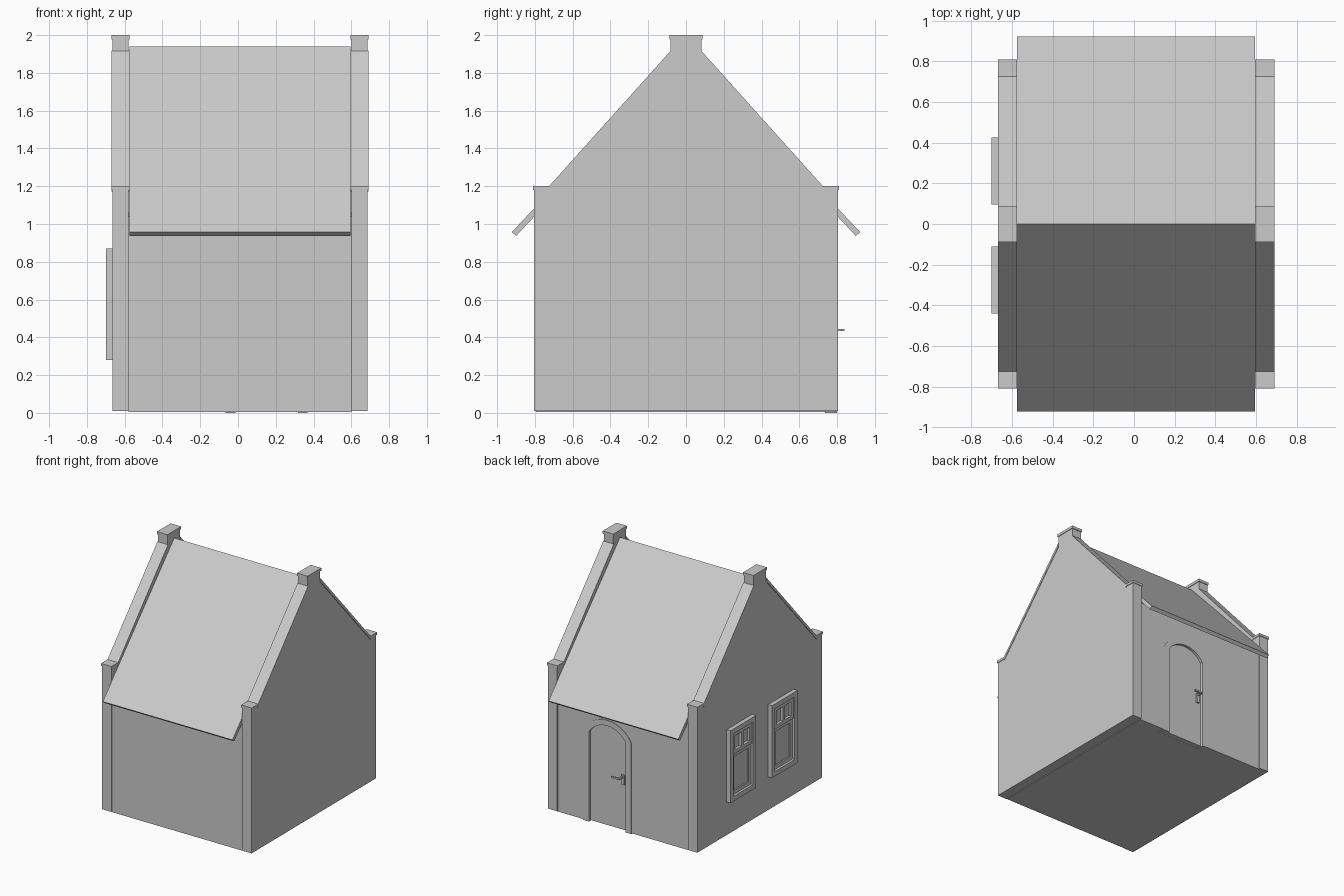
import bpy, bmesh, math

if "Cube" in bpy.data.objects:
    bpy.data.objects.remove(bpy.data.objects["Cube"])

AX = {'x': lambda u, v, d: (d, u, v), 'y': lambda u, v, d: (u, d, v)}

def finish(name, bm):
    bmesh.ops.recalc_face_normals(bm, faces=bm.faces)
    me = bpy.data.meshes.new(name)
    bm.to_mesh(me)
    bm.free()
    ob = bpy.data.objects.new(name, me)
    bpy.context.collection.objects.link(ob)
    return ob

def prism(name, outline, axis, a, b):
    """Extrude a 2D outline along an axis from a to b."""
    bm = bmesh.new()
    ends = [[bm.verts.new(AX[axis](u, v, d)) for u, v in outline] for d in (a, b)]
    n = len(outline)
    for ring in ends:
        bm.faces.new(ring)
    for i in range(n):
        j = (i + 1) % n
        bm.faces.new((ends[0][i], ends[0][j], ends[1][j], ends[1][i]))
    return finish(name, bm)

def boxes(name, *parts):
    """Join boxes given as (x0, x1, y0, y1, z0, z1)."""
    bm = bmesh.new()
    for x0, x1, y0, y1, z0, z1 in parts:
        vs = bmesh.ops.create_cube(bm, size=1)['verts']
        for v in vs:
            v.co = (x1 if v.co.x > 0 else x0, y1 if v.co.y > 0 else y0,
                    z1 if v.co.z > 0 else z0)
    return finish(name, bm)

def border(x0, x1, y0, y1, z0, z1, w):
    """Four bars around a rectangle in the yz plane."""
    return [(x0, x1, y0, y0 + w, z0, z1), (x0, x1, y1 - w, y1, z0, z1),
            (x0, x1, y0 + w, y1 - w, z0, z0 + w), (x0, x1, y0 + w, y1 - w, z1 - w, z1)]

def mirrored(half):
    return half + [(-u, v) for u, v in reversed(half)]

def arch(cx, half, z0, spring, rise, n=12):
    """Outline of an upright with a segmental arch on top."""
    r = (half * half + rise * rise) / (2 * rise)
    t = math.asin(half / r)
    arc = [(cx + r * math.sin(t - 2 * t * i / n),
            spring + rise - r + r * math.cos(t - 2 * t * i / n)) for i in range(n + 1)]
    return [(cx + half, z0)] + arc + [(cx - half, z0)]

# Walls
walls = prism('walls', [(0.795, 0.005), (0.795, 1.04), (0, 1.886),
                        (-0.795, 1.04), (-0.795, 0.005)], 'x', -0.58, 0.602)

# Arched doorway cut into the back wall
cx = 0.152
inner = arch(cx, 0.165, 0.0, 0.735, 0.09)
cutter = prism('doorway_cutter', arch(cx, 0.19, -0.1, 0.737, 0.11), 'y', 0.735, 0.9)
cutter.hide_render = True
mod = walls.modifiers.new('doorway', 'BOOLEAN')
mod.operation = 'DIFFERENCE'
mod.solver = 'EXACT'
mod.object = cutter
bpy.context.view_layer.objects.active = walls
bpy.ops.object.modifier_apply(modifier=mod.name)
bpy.data.objects.remove(cutter)

# Door frame, door leaf and handle
outer = arch(cx, 0.217, 0.0, 0.74, 0.13)
prism('door_frame', outer + inner[::-1], 'y', 0.736, 0.799)
prism('door', arch(cx, 0.17, 0.005, 0.735, 0.093), 'y', 0.736, 0.778)
boxes('door_handle', (0.008, 0.034, 0.776, 0.79, 0.375, 0.455),
      (0.015, 0.027, 0.785, 0.836, 0.433, 0.445),
      (0.015, 0.09, 0.824, 0.838, 0.433, 0.445))

# Roof slab
prism('roof', [(0.922, 0.957), (0, 1.94), (-0.922, 0.957),
               (-0.899, 0.937), (0, 1.895), (0.899, 0.937)], 'x', -0.575, 0.595)

# Gable ends with coping and caps
for side, x0, x1 in (('left', -0.67, -0.575), ('right', 0.595, 0.69)):
    a, b = x0 + 0.005, x1 - 0.005
    prism(side + '_gable', mirrored([(0.804, 0.01), (0.804, 1.185), (0.725, 1.185),
                                     (0.082, 1.89), (0.082, 1.98)]), 'x', a, b)
    boxes(side + '_top_cap', (x0, x1, -0.088, 0.088, 1.978, 2.0))
    for s, end in ((-1, 'front'), (1, 'back')):
        prism(f'{side}_{end}_coping', [(s * 0.725, 1.2), (s * 0.08, 1.918),
                                       (s * 0.08, 1.888), (s * 0.725, 1.172)], 'x', x0, x1)
        ys = sorted((s * 0.722, s * 0.809))
        boxes(f'{side}_{end}_shoulder_cap', (x0, x1, *ys, 1.18, 1.2))

# Two sash windows on the left gable
for name, y0, y1 in (('front_window', -0.44, -0.11), ('back_window', 0.095, 0.425)):
    ym = (y0 + y1) / 2
    boxes(name + '_frame', *border(-0.70, -0.66, y0, y1, 0.28, 0.87, 0.04))
    boxes(name + '_upper_sash',
          *border(-0.691, -0.66, y0 + 0.04, y1 - 0.04, 0.655, 0.83, 0.03),
          (-0.691, -0.66, ym - 0.013, ym + 0.013, 0.685, 0.80))
    boxes(name + '_lower_sash',
          *border(-0.681, -0.66, y0 + 0.04, y1 - 0.04, 0.32, 0.656, 0.03))
    boxes(name + '_glass', (-0.67, -0.66, y0 + 0.04, y1 - 0.04, 0.32, 0.83))
